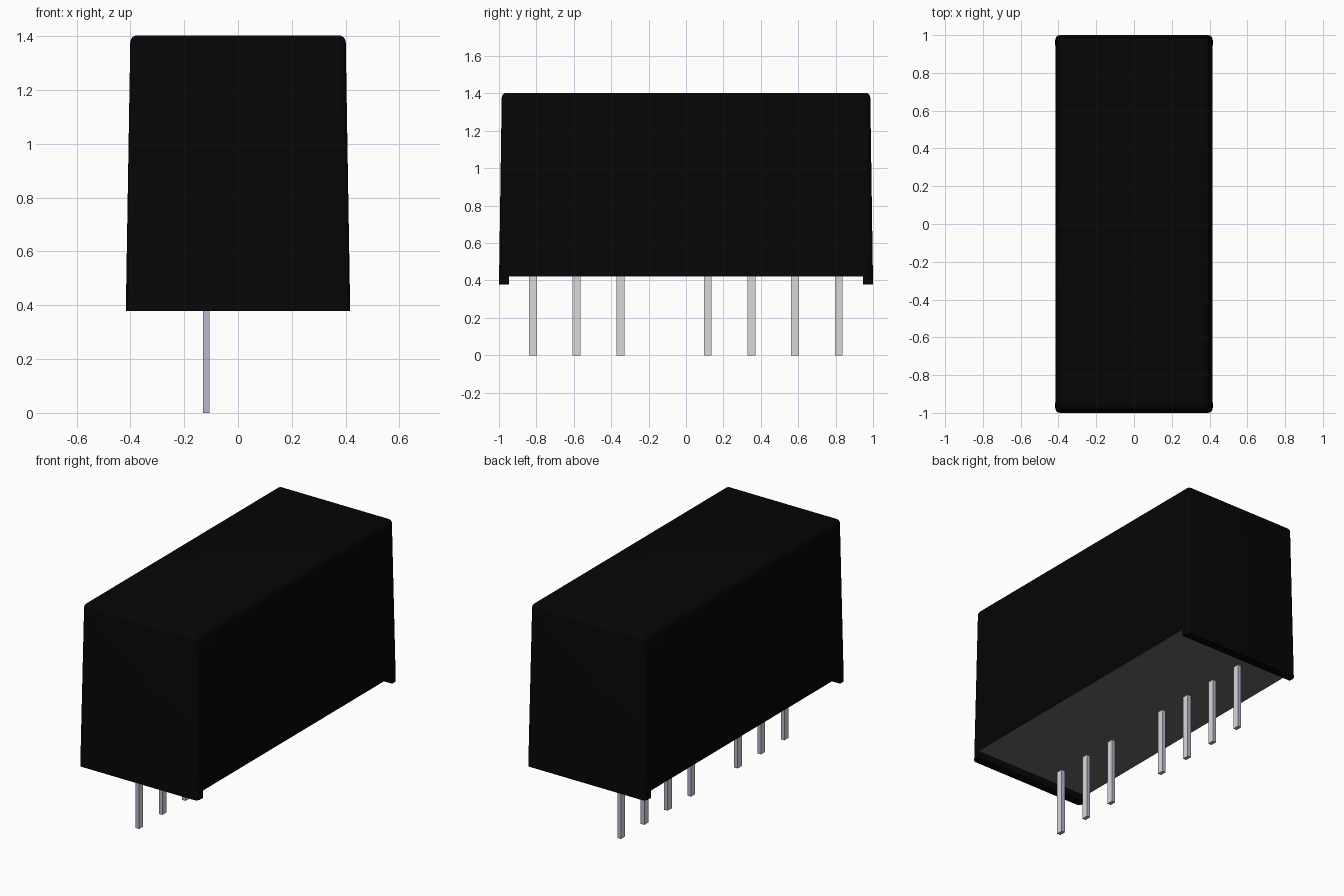
import bpy
import bmesh
from mathutils import Matrix

cube = bpy.data.objects.get("Cube")
if cube:
    bpy.data.objects.remove(cube, do_unlink=True)


def material(name, colour, roughness=0.6):
    m = bpy.data.materials.new(name)
    m.use_nodes = True
    m.diffuse_color = (*colour, 1)
    bsdf = m.node_tree.nodes["Principled BSDF"]
    bsdf.inputs["Base Color"].default_value = (*colour, 1)
    bsdf.inputs["Roughness"].default_value = roughness
    return m


black = material("case black", (0.0016, 0.0016, 0.0016))
resin = material("potting grey", (0.14, 0.14, 0.14))
silver = material("pin silver", (0.69, 0.69, 0.69))
blue_silver = material("pin blue silver", (0.46, 0.49, 0.63))


def box_mesh(lo, hi):
    """Axis-aligned box as a bmesh."""
    bm = bmesh.new()
    size = [b - a for a, b in zip(lo, hi)]
    centre = [(a + b) / 2 for a, b in zip(lo, hi)]
    bmesh.ops.create_cube(bm, size=1, matrix=Matrix.Translation(centre) @ Matrix.Diagonal((*size, 1)))
    return bm


def finish(bm, name, *mats):
    bm.normal_update()
    mesh = bpy.data.meshes.new(name)
    bm.to_mesh(mesh)
    bm.free()
    for m in mats:
        mesh.materials.append(m)
    ob = bpy.data.objects.new(name, mesh)
    bpy.context.collection.objects.link(ob)
    return ob


BOTTOM, FLOOR, TOP = 0.378, 0.424, 1.403

# Case: drafted box with rounded upright and top edges
bm = box_mesh((-0.417, -1, BOTTOM), (0.417, 1, TOP))
for v in bm.verts:
    if v.co.z > 1:
        v.co.x *= 0.4 / 0.417
        v.co.y *= 0.985
rounded = [e for e in bm.edges if max(v.co.z for v in e.verts) > 1]
bmesh.ops.bevel(bm, geom=rounded, offset=0.025, segments=4, profile=0.5, affect='EDGES')
case = finish(bm, "case", black)

# Cut the underside so that a standoff lip is left at each end
cutter = finish(box_mesh((-1, -0.946, 0.2), (1, 0.946, FLOOR)), "underside_cutter", black)
cutter.hide_render = True
cut = case.modifiers.new("underside", 'BOOLEAN')
cut.operation = 'DIFFERENCE'
cut.solver = 'EXACT'
cut.object = cutter
bpy.context.view_layer.objects.active = case
case.select_set(True)
bpy.ops.object.modifier_apply(modifier=cut.name)
bpy.data.objects.remove(cutter, do_unlink=True)
bpy.ops.object.shade_smooth_by_angle()

# Potting resin closing the underside
finish(box_mesh((-0.414, -0.946, FLOOR - 0.002), (0.414, 0.946, FLOOR + 0.002)), "potting_plate", resin)

# Single row of flat pins, with one position left empty
for slot in range(8):
    if slot == 3:
        continue
    y = -0.818 + 0.2335 * slot
    bm = box_mesh((-0.131, y - 0.021, 0), (-0.106, y + 0.021, FLOOR))
    bm.normal_update()
    for f in bm.faces:
        f.material_index = int(abs(f.normal.x) < 0.5)
    finish(bm, f"pin_{slot + 1}", silver, blue_silver)
